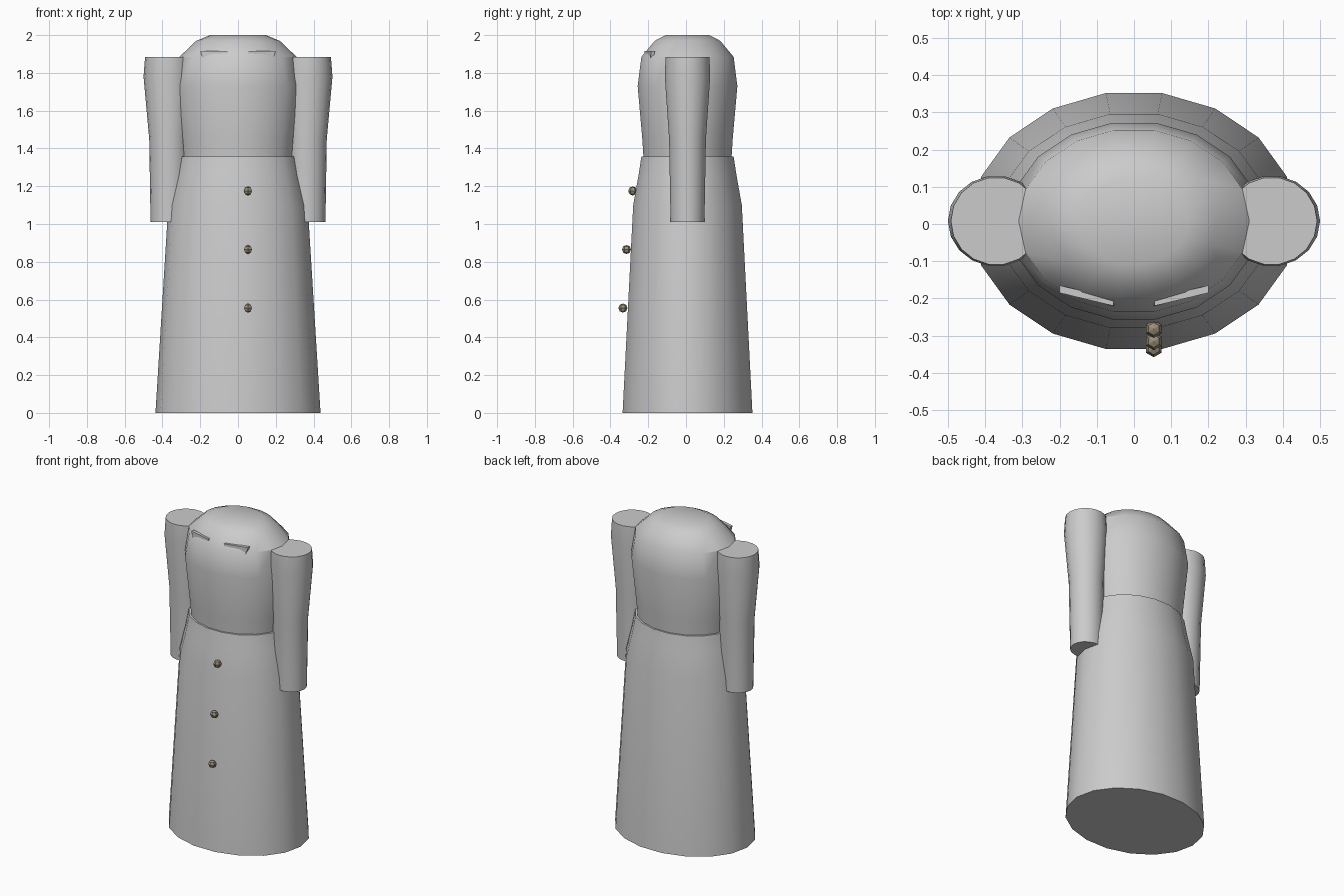
import bpy, bmesh, math

if "Cube" in bpy.data.objects:
    bpy.data.objects.remove(bpy.data.objects["Cube"])

SIDES = 18
CY = 0.008


def finish(name, bm, angle=35, mat=None):
    bmesh.ops.recalc_face_normals(bm, faces=bm.faces)
    me = bpy.data.meshes.new(name)
    bm.to_mesh(me)
    bm.free()
    ob = bpy.data.objects.new(name, me)
    bpy.context.collection.objects.link(ob)
    if mat:
        me.materials.append(mat)
    if angle:
        bpy.ops.object.select_all(action='DESELECT')
        ob.select_set(True)
        bpy.context.view_layer.objects.active = ob
        bpy.ops.object.shade_smooth_by_angle(angle=math.radians(angle))
    return ob


def loft(name, rings):
    """Capped stack of elliptical rings: (z, centre x, radius x, radius y)."""
    bm = bmesh.new()
    loops = []
    for z, cx, rx, ry in rings:
        loops.append([bm.verts.new((cx + rx * math.cos(2 * math.pi * i / SIDES),
                                    CY + ry * math.sin(2 * math.pi * i / SIDES), z))
                      for i in range(SIDES)])
    for a, b in zip(loops, loops[1:]):
        for i in range(SIDES):
            j = (i + 1) % SIDES
            bm.faces.new((a[i], a[j], b[j], b[i]))
    bm.faces.new(loops[0][::-1])
    bm.faces.new(loops[-1])
    return finish(name, bm)


# long flared skirt of the coat
loft("coat_skirt", [(0, 0, .437, .349), (1.10, 0, .369, .292),
                    (1.26, 0, .33, .263), (1.357, 0, .312, .248)])

# upper body with rounded shoulders
loft("coat_bodice", [(1.34, 0, .297, .236), (1.45, 0, .307, .243),
                     (1.73, 0, .337, .268), (1.885, 0, .31, .248),
                     (1.97, 0, .221, .176), (2.0, 0, .147, .118)])

for side, s in (("left", -1), ("right", 1)):
    # sleeve
    loft("sleeve_" + side, [(1.01, s * .363, .10, .091), (1.45, s * .366, .104, .099),
                            (1.78, s * .37, .13, .122), (1.885, s * .37, .122, .118)])
    # lapel, mostly sunk into the chest
    bm = bmesh.new()
    outline = [(.2, -.185, 1.917), (.055, -.22, 1.917), (.01, -.226, 1.375), (.022, -.226, 1.385)]
    front = [bm.verts.new((s * x, y, z)) for x, y, z in outline]
    back = [bm.verts.new((s * x, y + .02, z)) for x, y, z in outline]
    bm.faces.new(front)
    bm.faces.new(back[::-1])
    for i in range(4):
        j = (i + 1) % 4
        bm.faces.new((front[i], front[j], back[j], back[i]))
    finish("lapel_" + side, bm, angle=0)

# row of buttons
tan = bpy.data.materials.new("button_tan")
tan.diffuse_color = (.33, .28, .19, 1)
tan.use_nodes = True
tan.node_tree.nodes["Principled BSDF"].inputs["Base Color"].default_value = tan.diffuse_color
for n, (y, z) in enumerate(((-.282, 1.175), (-.315, .865), (-.334, .555))):
    bm = bmesh.new()
    bmesh.ops.create_uvsphere(bm, u_segments=6, v_segments=4, radius=.024)
    bmesh.ops.translate(bm, verts=bm.verts, vec=(.053, y, z))
    finish("button_%d" % (n + 1), bm, angle=0, mat=tan)
